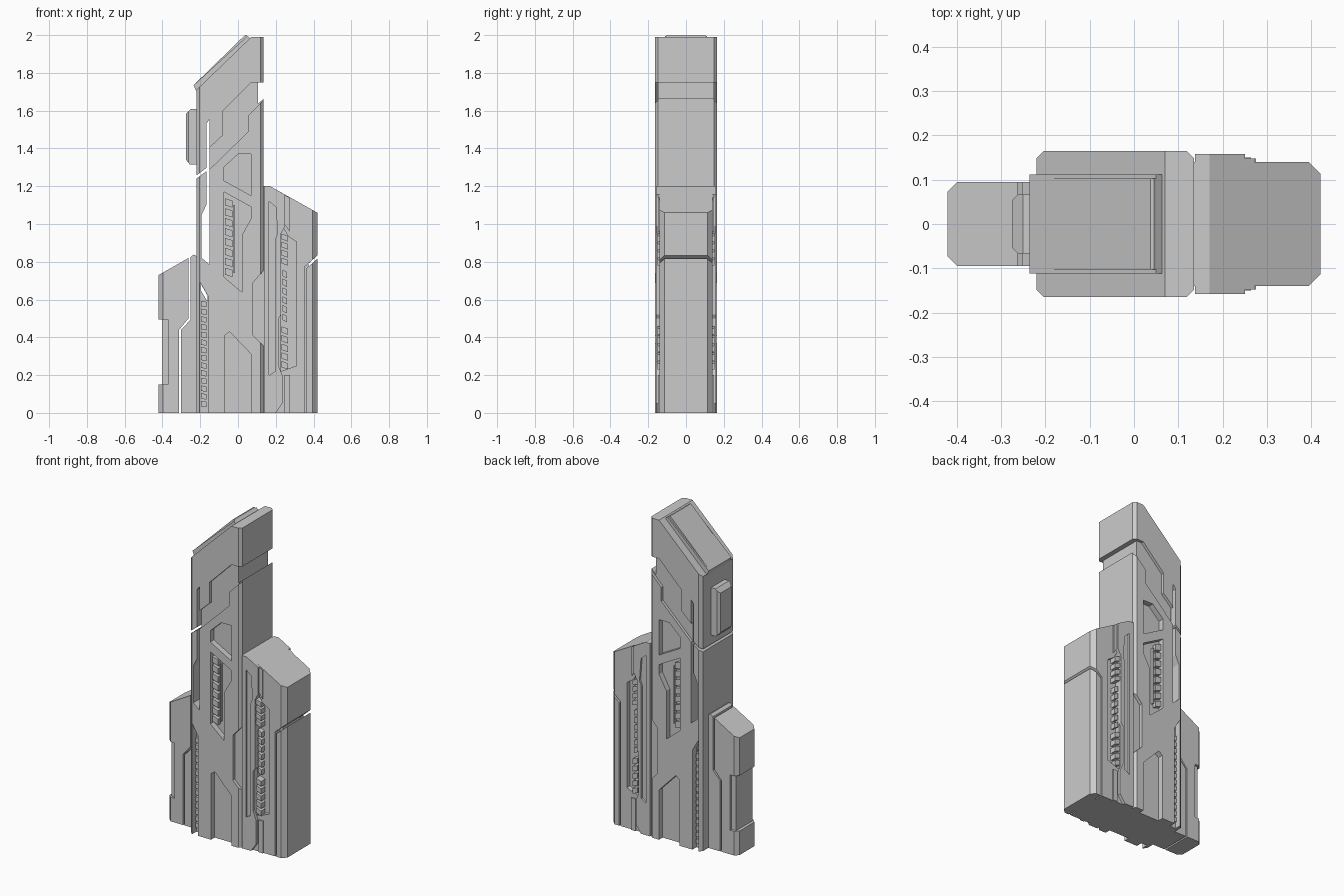
import bpy, bmesh

grey = bpy.data.materials.new("hull_grey")
grey.diffuse_color = (0.6, 0.6, 0.6, 1)


def add_prism(bm, pts, y0, y1):
    """Extrude an x-z outline from y0 to y1."""
    a = [bm.verts.new((x, y0, z)) for x, z in pts]
    b = [bm.verts.new((x, y1, z)) for x, z in pts]
    n = len(pts)
    bm.faces.new(a)
    bm.faces.new(b[::-1])
    for i in range(n):
        j = (i + 1) % n
        bm.faces.new((a[j], a[i], b[i], b[j]))


def build(name, prisms, chamfer=0.0, chamfer_xs=()):
    """Object from prisms; upright corner edges at the given x are chamfered."""
    bm = bmesh.new()
    for pts, y0, y1 in prisms:
        add_prism(bm, pts, y0, y1)
    bmesh.ops.recalc_face_normals(bm, faces=bm.faces)
    if chamfer:
        edges = [e for e in bm.edges
                 if all(any(abs(v.co.x - x) < 1e-4 for x in chamfer_xs) for v in e.verts)
                 and abs(e.verts[0].co.z - e.verts[1].co.z) > 1e-4]
        bmesh.ops.bevel(bm, geom=edges, offset=chamfer, segments=1,
                        affect='EDGES', profile=0.5)
    me = bpy.data.meshes.new(name)
    bm.to_mesh(me)
    bm.free()
    me.materials.append(grey)
    ob = bpy.data.objects.new(name, me)
    bpy.context.collection.objects.link(ob)
    return ob


def both(pts, y0, y1):
    """The same prism on the front and the back."""
    return [(pts, -y1, -y0), (pts, y0, y1)]


def cut(target, prisms):
    for p in prisms:
        cutter = build("cutter", [p])
        cutter.hide_render = True
        mod = target.modifiers.new("cut", 'BOOLEAN')
        mod.operation = 'DIFFERENCE'
        mod.solver = 'EXACT'
        mod.object = cutter
        bpy.context.view_layer.objects.active = target
        bpy.ops.object.modifier_apply(modifier=mod.name)
        bpy.data.objects.remove(cutter, do_unlink=True)


def rect(x0, z0, x1, z1):
    return [(x0, z0), (x1, z0), (x1, z1), (x0, z1)]


def teeth(x0, x1, z0, z1, n, y0, y1, slant=0.012):
    """Row of slanted blocks, front and back."""
    out, step = [], (z1 - z0) / n
    for i in range(n):
        z, h = z0 + i * step, step * 0.7
        out += both([(x0, z + slant), (x1, z), (x1, z + h), (x0, z + h + slant)], y0, y1)
    return out


# Central tower
D = 0.165
tower = build("tower", [([(-0.22, 0), (0.135, 0), (0.135, 1.99), (0.07, 1.99),
                          (-0.22, 1.71)], -D, D)], 0.017, (-0.22, 0.135))
recesses = [
    # stepped band below the cap
    ([(0.15, 1.75), (0.07, 1.75), (-0.08, 1.60), (-0.08, 1.47), (-0.155, 1.40),
      (-0.155, 1.285), (0.055, 1.49), (0.055, 1.575), (0.15, 1.67)], 0.018),
    # upper window
    ([(-0.075, 1.30), (0, 1.37), (0.07, 1.37), (0.07, 1.15), (-0.075, 1.23)], 0.035),
    # middle window
    ([(-0.075, 1.17), (0.07, 1.09), (0.07, 1.03), (0.02, 0.94), (0.02, 0.64),
      (-0.075, 0.72)], 0.035),
    # lower bay
    ([(-0.07, -0.05), (-0.07, 0.41), (-0.045, 0.43), (0.07, 0.31), (0.07, -0.05)], 0.035),
    # side nick
    ([(0.15, 0.77), (0.08, 0.69), (0.08, 0.41), (0.15, 0.34)], 0.02),
    # lower left channel
    ([(-0.2, -0.05), (-0.2, 0.69), (-0.16, 0.62), (-0.16, -0.05)], 0.04),
]
for pts, depth in recesses:
    cut(tower, both(pts, D - depth, D + 0.1))
cut(tower, [
    # slot right through, beside the left strip
    ([(-0.15, 1.555), (-0.168, 1.53), (-0.168, 1.10), (-0.192, 1.05), (-0.192, 0.82),
      (-0.15, 0.785)], -0.3, 0.3),
    # small opening at the head of the lower channel
    ([(-0.198, 0.685), (-0.162, 0.622), (-0.162, 0.59), (-0.198, 0.65)], -0.3, 0.3),
    # split between the left strip and the cap panel
    ([(-0.24, 1.225), (-0.16, 1.285), (-0.16, 1.302), (-0.24, 1.242)], -0.3, 0.3),
    # notch on the right side
    ([(0.105, 1.635), (0.15, 1.678), (0.15, 1.75), (0.105, 1.75)], -0.3, 0.3),
])

# Sloped roof plate with a narrower top layer
build("roof_plate", [([(-0.235, 1.735), (-0.222, 1.705), (0.068, 1.98), (0.05, 1.995)],
                      -0.112, 0.112)])
build("roof_plate_top", [([(-0.235, 1.735), (-0.22, 1.73), (0.06, 1.985), (0.045, 2.0),
                           (0.037, 2.0)], -0.102, 0.102)])

# Box on the left side
build("side_box", [([(-0.215, 1.315), (-0.255, 1.315), (-0.275, 1.34), (-0.275, 1.585),
                     (-0.25, 1.61), (-0.215, 1.61)], -0.067, 0.067)], 0.014, (-0.275,))

# Block rows inside the tower recesses
build("window_blocks", teeth(-0.07, -0.03, 0.72, 1.14, 8, 0.12, 0.152)
      + both(rect(-0.024, 0.74, -0.017, 1.1), 0.12, 0.145))
build("channel_blocks", teeth(-0.195, -0.168, 0.03, 0.6, 14, 0.115, 0.14, 0.005))

# Right wing
W = 0.14
wing = build("right_wing", [([(0.13, 0), (0.42, 0), (0.42, 1.06), (0.17, 1.2),
                              (0.13, 1.2)], -W, W)], 0.026, (0.42,))
cut(wing, [
    # split around the outer panel
    ([(0.43, 0.842), (0.43, 0.825), (0.362, 0.765), (0.362, -0.05), (0.354, -0.05),
      (0.354, 0.775)], -0.3, -0.09),
    ([(0.43, 0.842), (0.43, 0.825), (0.362, 0.765), (0.362, -0.05), (0.354, -0.05),
      (0.354, 0.775)], 0.09, 0.3),
    ([(0.43, 0.842), (0.43, 0.825), (0.372, 0.773), (0.372, 0.79)], -0.3, 0.3),
])
# long recess with its block rows
cut(wing, both([(0.228, 0.22), (0.31, 0.25), (0.31, 0.905), (0.265, 0.935),
                (0.228, 1.0)], W - 0.03, 0.3))
build("wing_blocks", teeth(0.23, 0.264, 0.23, 0.46, 5, 0.1, 0.15)
      + teeth(0.235, 0.26, 0.48, 0.76, 6, 0.1, 0.14)
      + teeth(0.23, 0.264, 0.78, 0.95, 4, 0.1, 0.15))

# Raised inner plates of the right wing
plate = build("wing_plate", both(
    [(0.138, 0), (0.138, 1.2), (0.17, 1.2), (0.25, 1.155), (0.25, 0.99), (0.228, 0.95),
     (0.228, 0.52), (0.215, 0.5), (0.215, 0.25), (0.235, 0.2), (0.235, 0.05),
     (0.2, 0.0)], 0.1, 0.158))
cut(plate, both([(0.165, 0.2), (0.165, 1.12), (0.2, 1.09), (0.21, 0.95), (0.198, 0.92),
                 (0.198, 0.22)], 0.146, 0.3))
build("wing_rail", both([(0.245, 0), (0.245, 0.2), (0.275, 0.2), (0.275, 0)], 0.1, 0.148)
      + both([(0.245, 1.0), (0.245, 1.155), (0.272, 1.14), (0.272, 0.96)], 0.1, 0.148))

# Left wing, outer panel with a waist
L = 0.095
left = build("left_wing", [([(-0.42, 0), (-0.42, 0.73), (-0.262, 0.82), (-0.262, 0.5),
                             (-0.312, 0.44), (-0.312, 0)], -L, L)], 0.022, (-0.42,))
cut(left, [(rect(-0.5, 0.15, -0.402, 0.495), -0.3, 0.3)])
cut(left, both(rect(-0.45, 0.15, -0.37, 0.495), L - 0.015, 0.3))

# Left wing, inner panel and the hidden tie between both
build("left_wing_inner", [([(-0.302, 0), (-0.302, 0.44), (-0.252, 0.492), (-0.252, 0.825),
                            (-0.235, 0.838), (-0.215, 0.828), (-0.215, 0)], -L, L)])
